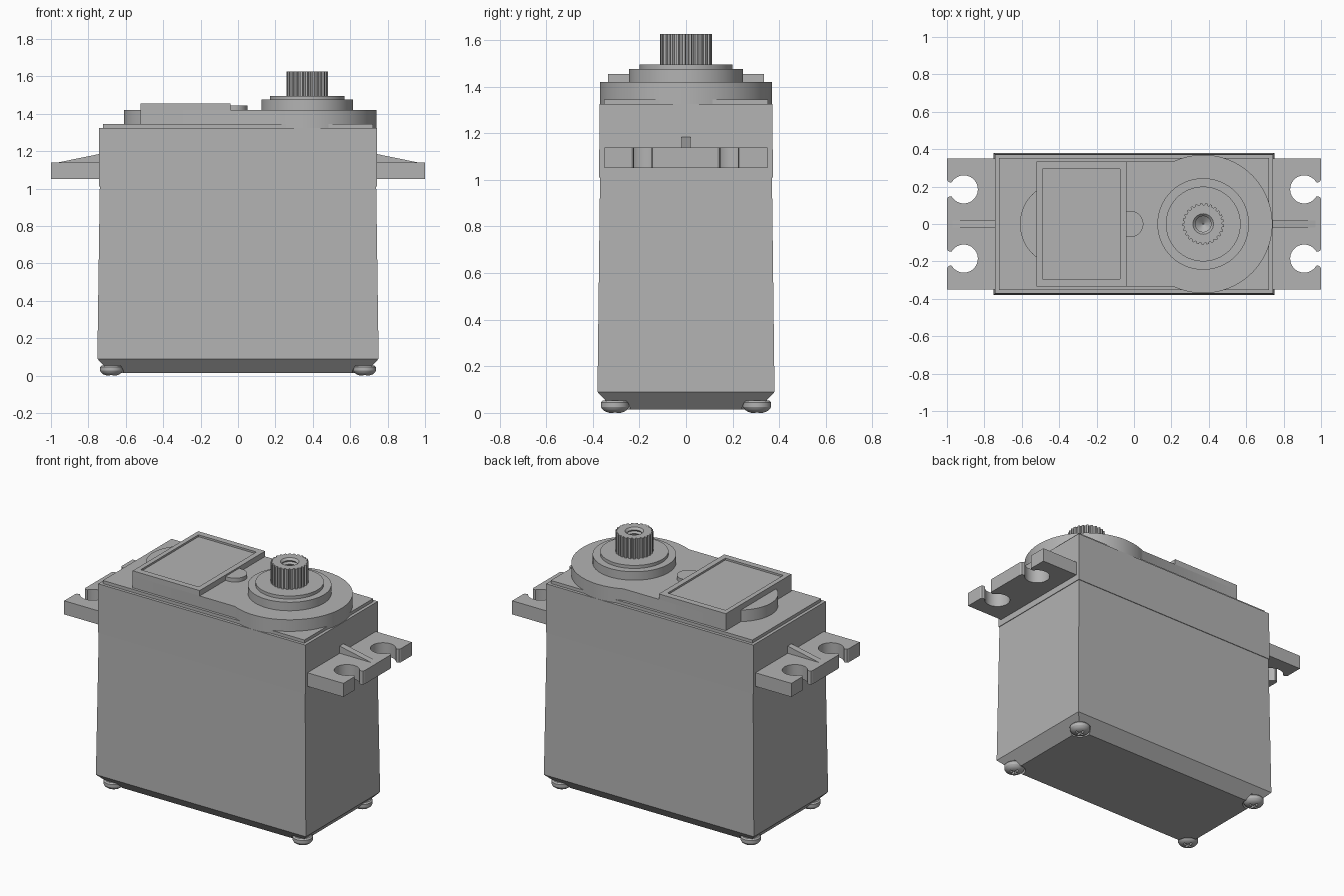
import bpy
import bmesh
from math import cos, sin, pi, radians, asin

old = bpy.data.objects.get("Cube")
if old:
    bpy.data.objects.remove(old, do_unlink=True)

grey = bpy.data.materials.new("grey plastic")
grey.use_nodes = True
colour = (0.45, 0.45, 0.45, 1)
grey.diffuse_color = colour
grey.node_tree.nodes["Principled BSDF"].inputs["Base Color"].default_value = colour
parts = []


def finish(name, bm):
    bmesh.ops.recalc_face_normals(bm, faces=bm.faces)
    mesh = bpy.data.meshes.new(name)
    bm.to_mesh(mesh)
    bm.free()
    mesh.materials.append(grey)
    ob = bpy.data.objects.new(name, mesh)
    bpy.context.collection.objects.link(ob)
    parts.append(ob)
    return ob


def loft(name, rings):
    """Skin closed rings of 3D points and cap both ends."""
    bm = bmesh.new()
    rows = [[bm.verts.new(p) for p in ring] for ring in rings]
    n = len(rows[0])
    for a, b in zip(rows, rows[1:]):
        for i in range(n):
            j = (i + 1) % n
            bm.faces.new((a[i], a[j], b[j], b[i]))
    bm.faces.new(rows[0][::-1])
    bm.faces.new(rows[-1])
    return finish(name, bm)


def prism(name, outline, z0, z1):
    return loft(name, [[(x, y, z) for x, y in outline] for z in (z0, z1)])


def rect(x0, x1, hy):
    return [(x0, -hy), (x1, -hy), (x1, hy), (x0, hy)]


def arc(cx, cy, r, a0, a1, n):
    return [(cx + r * cos(a0 + (a1 - a0) * i / n),
             cy + r * sin(a0 + (a1 - a0) * i / n)) for i in range(n + 1)]


def lathe(name, profile, cx, cy, n=48):
    return loft(name, [[(x, y, z) for x, y in arc(cx, cy, r, 0, 2 * pi, n)[:-1]]
                       for r, z in profile])


def block(name, levels):
    """Stacked rectangles given as (half x, half y, z)."""
    return loft(name, [[(x, y, z) for x, y in rect(-hx, hx, hy)]
                       for hx, hy, z in levels])


def cut(target, cutter):
    mod = target.modifiers.new("cut", 'BOOLEAN')
    mod.operation = 'DIFFERENCE'
    mod.solver = 'EXACT'
    mod.object = cutter
    bpy.context.view_layer.objects.active = target
    bpy.ops.object.modifier_apply(modifier=mod.name)
    parts.remove(cutter)
    bpy.data.objects.remove(cutter, do_unlink=True)


# Case: lower shell with bevelled base, upper shell, stepped lid
lower = block("lower_case", [(0.682, 0.31, 0.015), (0.752, 0.38, 0.09),
                             (0.739, 0.369, 1.01)])
block("upper_case", [(0.743, 0.373, 1.01), (0.742, 0.371, 1.325)])
block("lid_step", [(0.722, 0.352, 1.32), (0.722, 0.352, 1.345)])

# Base screws with cross slots, set in corner pockets
SX, SY = 0.677, 0.305
for side, sx in (("left", 1), ("right", -1)):
    for end, sy in (("front", -1), ("back", 1)):
        x, y = sx * SX, sy * SY
        cut(lower, lathe("pocket", [(0.073, -0.05), (0.063, 0.052)], x, y, 32))
        head = lathe(f"screw_{end}_{side}",
                     [(0.025, 0), (0.042, 0.006), (0.054, 0.015), (0.06, 0.026),
                      (0.06, 0.045), (0.052, 0.053)], x, y, 32)
        a, b = 0.032, 0.007
        cross = [(a, -b), (a, b), (b, b), (b, a), (-b, a), (-b, b),
                 (-a, b), (-a, -b), (-b, -b), (-b, -a), (b, -a), (b, -b)]
        cut(head, prism("slot", [(x + u, y + v) for u, v in cross], -0.02, 0.025))

# Gear housing: big disc running into a straight-sided neck
GX, R = 0.37, 0.37
neck = 0.335
end = pi - asin(neck / R)
prism("gear_housing", [(-0.52, -neck)] + arc(GX, 0, R, -end, end, 72)
      + [(-0.52, neck)], 1.323, 1.42)
prism("end_bulge", arc(-0.385, 0, 0.225, radians(120), radians(240), 24),
      1.34, 1.42)

# Raised cover with sunken label panel, and its round tab
cover = prism("raised_cover", rect(-0.52, -0.04, neck), 1.41, 1.455)
cut(cover, prism("panel", rect(-0.49, -0.075, 0.295), 1.443, 1.5))
prism("cover_tab", [(-0.045, -0.07)] + arc(-0.02, 0, 0.07, -pi / 2, pi / 2, 20)
      + [(-0.045, 0.07)], 1.41, 1.445)

# Output collar and toothed shaft
lathe("collar", [(0.245, 1.41), (0.245, 1.475), (0.2, 1.475), (0.2, 1.495)],
      GX, 0, 64)
teeth = 25
outline = []
for t in range(teeth):
    for step, r in ((0, 0.101), (0.3, 0.101), (0.45, 0.111), (0.85, 0.111)):
        ang = 2 * pi * (t + step) / teeth
        outline.append((GX + r * cos(ang), r * sin(ang)))
shaft = prism("splined_shaft", outline, 1.485, 1.625)
thread = [(0.004, 1.5), (0.042, 1.53)]
for k in range(3):
    z = 1.54 + k * 0.024
    thread += [(0.042, z), (0.052, z + 0.012)]
thread += [(0.042, 1.612), (0.055, 1.625), (0.055, 1.66)]
cut(shaft, lathe("bore", thread, GX, 0, 32))

# Mounting ears with keyhole slots and a sloping rib
HX, HY, HR, GAP = 0.91, 0.185, 0.075, 0.038
open_ang = asin(GAP / HR)
for side, s in (("left", 1), ("right", -1)):
    ear = [(0.72, -0.35), (1, -0.35)]
    for cy in (-HY, HY):
        ear += [(1, cy - GAP - 0.014), (0.995, cy - GAP - 0.004), (0.985, cy - GAP)]
        ear += arc(HX, cy, HR, -open_ang, open_ang - 2 * pi, 36)
        ear += [(0.985, cy + GAP), (0.995, cy + GAP + 0.004), (1, cy + GAP + 0.014)]
    ear += [(1, 0.35), (0.72, 0.35)]
    prism(f"mounting_ear_{side}", [(s * x, y) for x, y in ear], 1.05, 1.138)
    rib = [(0.73, 1.13), (0.97, 1.13), (0.97, 1.138), (0.73, 1.187)]
    loft(f"ear_rib_{side}", [[(s * x, y, z) for x, z in rib] for y in (-0.02, 0.02)])

# Smooth the round parts, keeping hard edges
bpy.ops.object.select_all(action='DESELECT')
for ob in parts:
    ob.select_set(True)
bpy.context.view_layer.objects.active = parts[0]
bpy.ops.object.shade_smooth_by_angle(angle=radians(25))
